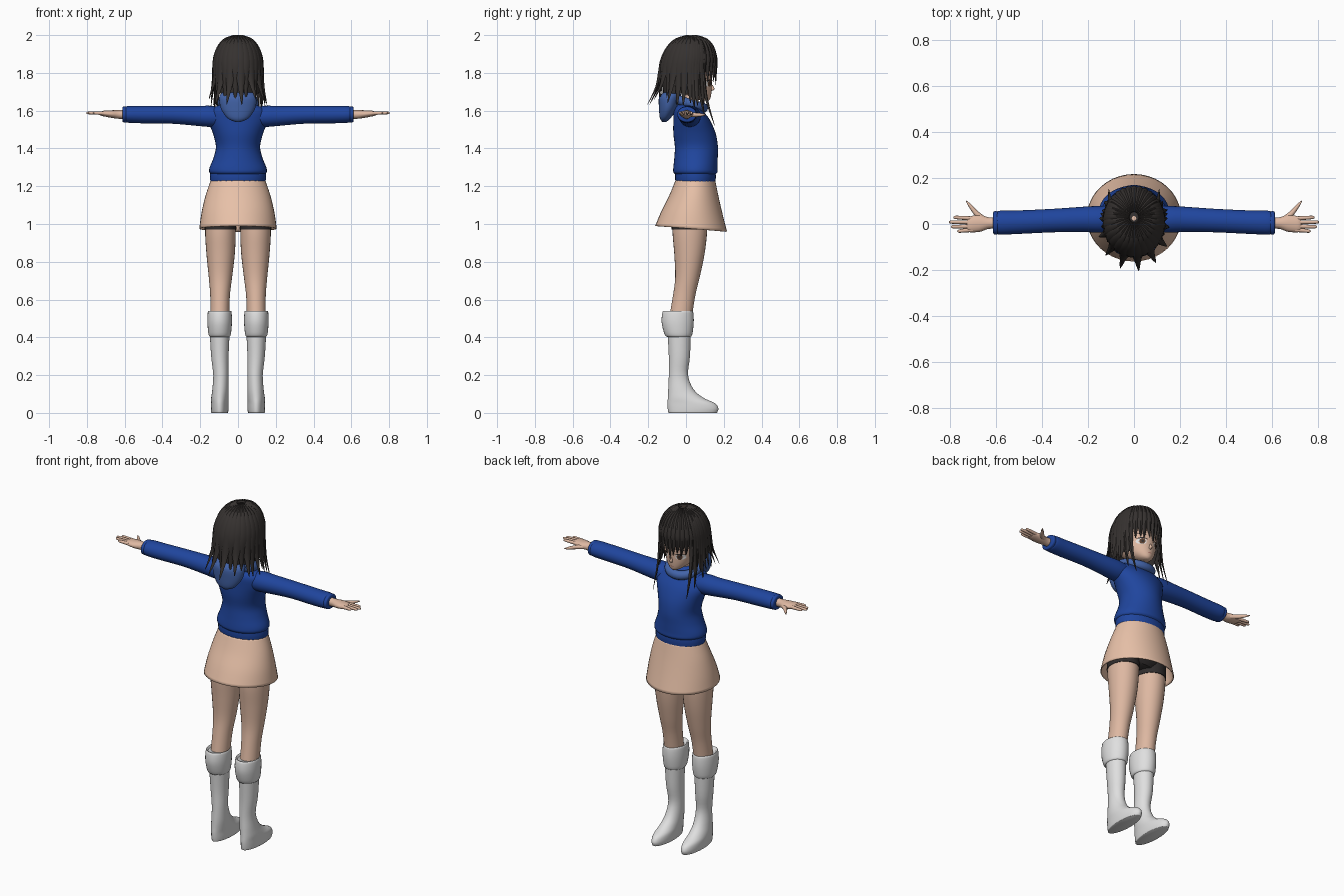
import bpy, bmesh, math, random
from mathutils import Vector
from mathutils.bvhtree import BVHTree

random.seed(4)
cube = bpy.data.objects.get("Cube")
if cube:
    bpy.data.objects.remove(cube, do_unlink=True)


def material(name, r, g, b):
    m = bpy.data.materials.new(name)
    m.use_nodes = True
    m.diffuse_color = (r, g, b, 1)
    m.node_tree.nodes["Principled BSDF"].inputs["Base Color"].default_value = (r, g, b, 1)
    return m


SKIN = material("skin", .73, .48, .36)
BLUE = material("sweater blue", .014, .06, .34)
HOOD = material("hood blue", .055, .125, .39)
TAN = material("skirt tan", .8, .53, .39)
WHITE = material("boot white", .74, .74, .74)
HAIR = material("hair dark brown", .036, .031, .029)
DARK = material("shorts charcoal", .03, .026, .026)
IRIS = material("iris brown", .1, .05, .03)
LIP = material("lip rose", .45, .17, .14)


def finish(name, bm, mat, mirror=False, angle=50):
    bmesh.ops.recalc_face_normals(bm, faces=bm.faces[:])
    me = bpy.data.meshes.new(name)
    bm.to_mesh(me)
    bm.free()
    me.materials.append(mat)
    me.shade_smooth()
    me.set_sharp_from_angle(angle=math.radians(angle))
    ob = bpy.data.objects.new(name, me)
    bpy.context.collection.objects.link(ob)
    if mirror:
        ob.modifiers.new("mirror", "MIRROR").use_mirror_merge = False
    return ob


def spline(keys, steps):
    """Catmull-Rom through tuples of any length."""
    k = [keys[0]] + list(keys) + [keys[-1]]
    out = []
    for i in range(1, len(k) - 2):
        for s in range(steps):
            t = s / steps
            out.append([.5 * (2 * b + (c - a) * t + (2 * a - 5 * b + 4 * c - d) * t * t
                        + (3 * b - a - 3 * c + d) * t ** 3)
                        for a, b, c, d in zip(k[i - 1], k[i], k[i + 1], k[i + 2])])
    return out + [list(keys[-1])]


def skin_rings(bm, rings, caps=True):
    rows = [[bm.verts.new(p) for p in ring] for ring in rings]
    n = len(rows[0])
    for a, b in zip(rows, rows[1:]):
        for i in range(n):
            bm.faces.new((a[i], a[(i + 1) % n], b[(i + 1) % n], b[i]))
    if caps:
        bm.faces.new(rows[0])
        bm.faces.new(rows[-1])


def loft(name, keys, mat, axis="z", n=28, steps=4, caps=True, mirror=False):
    """Elliptical rings (x, y, z, radius a, radius b) stacked along z or x."""
    rings = []
    for x, y, z, ra, rb in spline(keys, steps):
        ring = []
        for i in range(n):
            c, s = math.cos(math.tau * i / n), math.sin(math.tau * i / n)
            ring.append((x + ra * c, y + rb * s, z) if axis == "z" else (x, y + ra * c, z + rb * s))
        rings.append(ring)
    bm = bmesh.new()
    skin_rings(bm, rings, caps)
    return finish(name, bm, mat, mirror)


# Sweater: body, hem band, sleeves and cuffs
loft("sweater_body", [(0, .05, 1.262, .138, .105), (0, .05, 1.275, .152, .117), (0, .05, 1.3, .15, .117),
     (0, .053, 1.35, .13, .115), (0, .055, 1.41, .117, .114), (0, .045, 1.48, .133, .112),
     (0, .03, 1.55, .158, .097), (0, .012, 1.6, .148, .078), (0, .01, 1.63, .1, .062),
     (0, .01, 1.65, .05, .045)], BLUE, n=36)
loft("hem_band", [(0, .05, 1.225, .146, .106), (0, .05, 1.25, .148, .108), (0, .05, 1.28, .146, .106)], BLUE)
loft("sleeve", [(.08, .02, 1.565, .055, .05), (.15, .02, 1.57, .058, .056), (.22, .02, 1.572, .055, .052),
     (.35, .015, 1.578, .051, .047), (.5, .008, 1.579, .051, .046), (.58, .006, 1.58, .052, .044),
     (.597, .006, 1.58, .046, .04)], BLUE, axis="x", mirror=True)
loft("cuff", [(.588, .005, 1.58, .046, .038), (.595, .005, 1.58, .05, .042), (.608, .005, 1.58, .05, .041),
     (.612, .005, 1.58, .043, .034)], BLUE, axis="x", mirror=True)

# Hood hanging behind the neck, with its collar
loft("hood", [(0, -.115, 1.54, .012, .01), (0, -.11, 1.56, .055, .028), (0, -.095, 1.61, .09, .048),
     (0, -.085, 1.67, .1, .058), (0, -.075, 1.695, .085, .045)], HOOD)
bm = bmesh.new()
rings = []
for i in range(32):
    a = math.tau * i / 32
    ring = []
    for j in range(10):
        b = math.tau * j / 10
        r = .078 + .024 * math.cos(b)
        ring.append((1.08 * r * math.sin(a), .015 + r * math.cos(a),
                     1.64 - .025 * math.cos(a) + .026 * math.sin(b)))
    rings.append(ring)
skin_rings(bm, rings + [rings[0]], False)
bmesh.ops.remove_doubles(bm, verts=bm.verts[:], dist=.0001)
finish("hood_collar", bm, HOOD)

# Skirt, dipping toward the front
skirt = loft("skirt", [(0, .05, 1.235, .143, .104), (0, .042, 1.15, .172, .13), (0, .032, 1.06, .193, .162),
             (0, .027, .975, .205, .19)], TAN, n=40, caps=False)
for v in skirt.data.vertices:
    v.co.z -= .08 * (v.co.y - .03) * (1.235 - v.co.z) / .26
skirt.modifiers.new("cloth", "SOLIDIFY").thickness = .005

# Shorts and legs
loft("shorts_seat", [(0, .03, 1.0, .1, .07), (0, .03, 1.06, .165, .1), (0, .045, 1.2, .13, .09)], DARK)
loft("shorts_leg", [(.093, .02, .972, .084, .096), (.093, .02, 1.08, .082, .094)], DARK, mirror=True)
loft("leg", [(.093, .02, 1.04, .08, .09), (.093, .02, .95, .081, .091), (.092, .018, .84, .075, .08),
     (.093, .008, .72, .062, .065), (.095, -.01, .62, .052, .059), (.097, -.03, .5, .05, .06)],
     SKIN, mirror=True)

# Boots: turned-down top and one-piece shaft and foot
loft("boot_top", [(.097, -.043, .53, .052, .066), (.097, -.043, .538, .062, .08), (.097, -.044, .48, .065, .085),
     (.097, -.04, .415, .059, .073), (.097, -.038, .402, .05, .06)], WHITE, mirror=True)
loft("boot", [(.097, -.036, .43, .053, .062), (.096, -.035, .3, .046, .056), (.091, -.04, .2, .04, .051),
     (.093, -.027, .125, .043, .067), (.096, -.002, .08, .046, .094), (.097, .027, .052, .047, .125),
     (.097, .037, .025, .047, .134), (.097, .036, .004, .045, .13), (.097, .036, 0, .042, .126)],
     WHITE, mirror=True)

# Hands: palm, four fingers and thumb
loft("palm", [(.58, .004, 1.58, .026, .025), (.63, .004, 1.58, .025, .023), (.67, .003, 1.582, .037, .02),
     (.71, -.001, 1.585, .035, .015), (.725, -.002, 1.585, .03, .01)], SKIN, axis="x", n=16, mirror=True)
for name, y, end in (("index", .024, .785), ("middle", .007, .803), ("ring", -.01, .795), ("little", -.026, .768)):
    loft(name + "_finger", [(.7, y, 1.586, .009, .01), (.74, y * 1.1, 1.587, .0085, .009),
         (end - .008, y * 1.2, 1.588, .007, .007), (end, y * 1.2, 1.588, .002, .002)],
         SKIN, axis="x", n=10, steps=3, mirror=True)
loft("thumb", [(.64, .012, 1.578, .015, .013), (.68, .04, 1.578, .017, .012), (.71, .075, 1.578, .013, .009),
     (.73, .1, 1.578, .003, .003)], SKIN, axis="x", n=10, mirror=True)

# Neck, head, nose and ears
loft("neck", [(0, .005, 1.58, .045, .045), (0, .012, 1.64, .036, .038), (0, .02, 1.72, .038, .04)], SKIN)
head = loft("head", [(0, .1, 1.653, .014, .018), (0, .085, 1.665, .038, .044), (0, .048, 1.7, .073, .087),
            (0, .025, 1.76, .097, .113), (0, .015, 1.83, .108, .125), (0, .01, 1.9, .1, .115),
            (0, .01, 1.95, .07, .085), (0, .01, 1.975, .03, .035)], SKIN, n=36)
loft("nose", [(0, .134, 1.705, .004, .004), (0, .139, 1.714, .008, .012), (0, .137, 1.735, .003, .005)],
     SKIN, n=10)

# Painted face plates wrapped onto the head
tree = BVHTree.FromPolygons([v.co for v in head.data.vertices], [p.vertices for p in head.data.polygons])


def face_plate(name, cx, cz, rx, rz, lift, mat, mirror=True, bow=0):
    def on_face(x, z):
        hit = tree.ray_cast(Vector((x, 1, z)), Vector((0, -1, 0)))[0]
        return (x, (hit.y if hit else .1) + lift, z)
    bm = bmesh.new()
    mid = bm.verts.new(on_face(cx, cz + bow))
    rim = []
    for i in range(20):
        c, s = math.cos(math.tau * i / 20), math.sin(math.tau * i / 20)
        rim.append(bm.verts.new(on_face(cx + rx * c, cz + rz * s + bow * (1 - c * c))))
    for i in range(20):
        bm.faces.new((mid, rim[i], rim[(i + 1) % 20]))
    finish(name, bm, mat, mirror)


face_plate("eye_white", .048, 1.744, .024, .017, .002, WHITE)
face_plate("iris", .046, 1.744, .0135, .017, .004, IRIS)
face_plate("pupil", .046, 1.744, .006, .008, .006, DARK)
face_plate("upper_lash", .048, 1.756, .027, .003, .007, DARK, bow=.006)
face_plate("eyebrow", .048, 1.785, .024, .002, .003, HAIR, bow=.004)
face_plate("mouth", 0, 1.683, .014, .002, .003, LIP, mirror=False)

# Hair cap, open over the face
cap = loft("hair_cap", [(0, .0, 1.69, .112, .118), (0, .008, 1.77, .122, .138), (0, .012, 1.85, .125, .14),
           (0, .015, 1.92, .102, .114), (0, .02, 1.965, .06, .07), (0, .025, 1.98, .01, .01)],
           HAIR, n=36, caps=False)
bm = bmesh.new()
bm.from_mesh(cap.data)
front = [f for f in bm.faces if f.calc_center_median().y > .075 and f.calc_center_median().z < 1.86]
bmesh.ops.delete(bm, geom=front, context="FACES")
bm.to_mesh(cap.data)
bm.free()


def scalp(a, theta):
    s = max(0, math.sin(theta)) ** .8
    return Vector((.128 * math.sin(a) * s, .01 + .02 * math.cos(theta) + .146 * math.cos(a) * s,
                   1.83 + .163 * math.cos(theta)))


def lock(bm, degrees, tip, width, last=92):
    """Pointed hair lock from the crown, over the scalp, to its tip."""
    a, tip = math.radians(degrees), Vector(tip)
    pts = [scalp(a, math.radians(t)) for t in (6, 28, 50, 72, last)]
    mid = pts[-1].lerp(tip, .3)
    mid.z = (pts[-1].z + tip.z) / 2
    path = [Vector(p) for p in spline([tuple(p) for p in pts + [mid, tip]], 3)]
    rings = []
    for i, p in enumerate(path):
        t = i / (len(path) - 1)
        along = (path[min(i + 1, len(path) - 1)] - path[max(i - 1, 0)]).normalized()
        out = p - Vector((0, .02, min(p.z, 1.83)))
        side = along.cross(out).normalized()
        out = side.cross(along).normalized()
        w = width * min(1, .2 + 2 * t) * min(1, .04 + 2.6 * (1 - t))
        d = .009 * min(1, .1 + 3 * (1 - t))
        rings.append([p + side * w * u + out * d * v
                      for u, v in ((-1, -.5), (-.5, .6), (0, 1), (.5, .6), (1, -.5), (0, -.6))])
    skin_rings(bm, rings)


# Back and side locks, alternately flared out and hanging close
bm = bmesh.new()
for i in range(20):
    deg = 60 + 240 * i / 19
    a = math.radians(deg)
    back = max(0, -math.cos(a))
    flare = 1.16 + .28 * back if i % 2 else 1.12 - .1 * back
    lock(bm, deg, (.13 * flare * math.sin(a), .01 + .15 * flare * math.cos(a),
         1.63 + random.uniform(-.01, .04)), .034)
finish("back_hair", bm, HAIR, angle=35)

# Fringe over the forehead
bm = bmesh.new()
for i in range(11):
    deg = -55 + 11 * i
    a = math.radians(deg)
    drop = .03 if i in (0, 5, 10) else random.uniform(-.01, .015)
    lock(bm, deg, (.122 * math.sin(a) + random.uniform(-.008, .008), .01 + .147 * math.cos(a),
         1.765 - drop), .023, last=82)
finish("fringe", bm, HAIR, angle=35)

# Long locks framing the face
bm = bmesh.new()
for s in (-1, 1):
    lock(bm, s * 57, (s * .11, .152, 1.52), .022)
    lock(bm, s * 68, (s * .125, .1, 1.57), .026)
    lock(bm, s * 80, (s * .145, .045, 1.61), .03)
finish("side_locks", bm, HAIR, angle=35)
